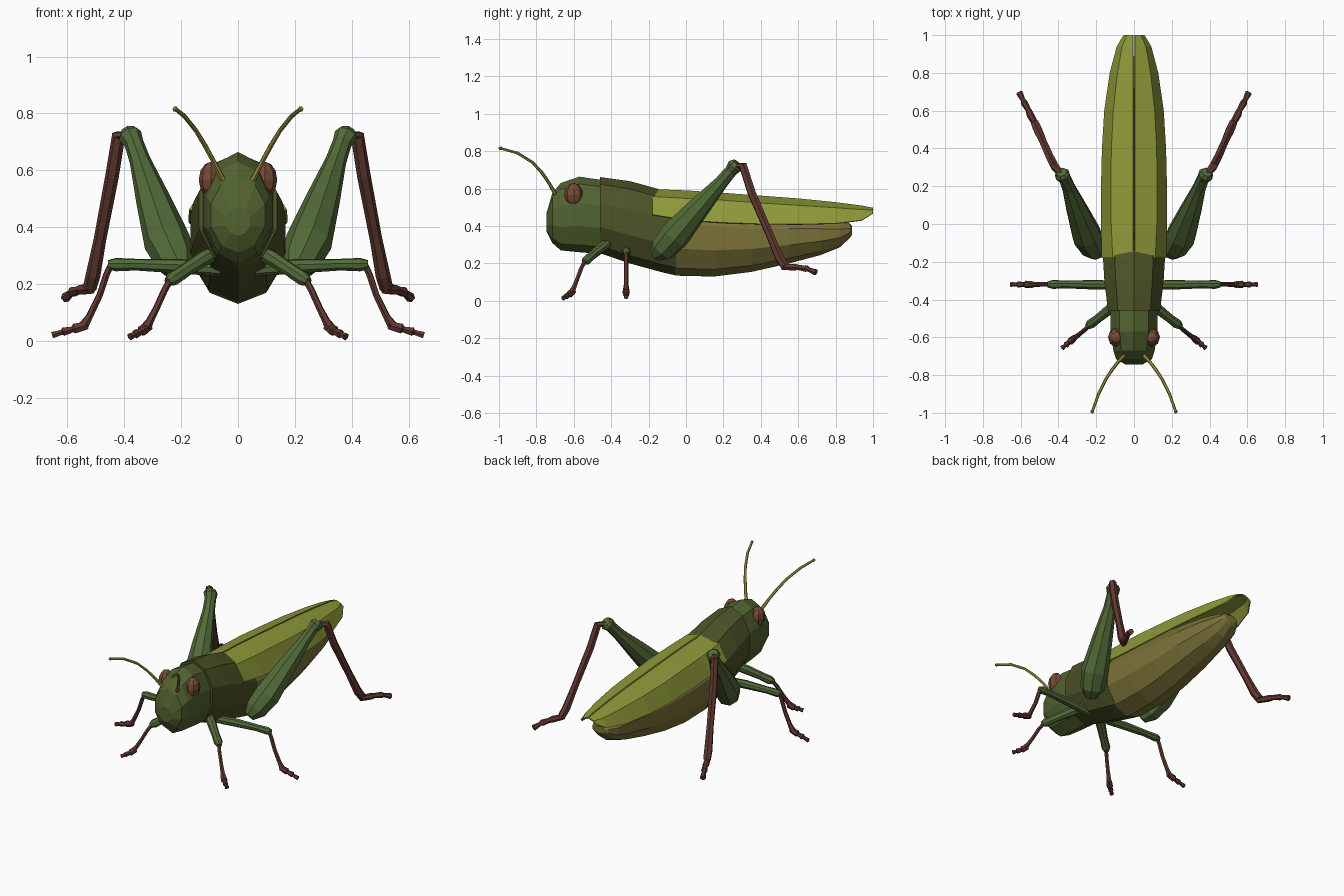
import bpy, bmesh, math
from mathutils import Vector


def material(name, rgb):
    m = bpy.data.materials.new(name)
    m.diffuse_color = (*rgb, 1)
    return m


HEAD = material("head green", (0.085, 0.125, 0.03))
THORAX = material("dark olive", (0.075, 0.085, 0.02))
LEG = material("leg green", (0.085, 0.145, 0.04))
SHIN = material("reddish brown", (0.12, 0.04, 0.03))
EYE = material("eye brown", (0.18, 0.07, 0.035))
WING = material("wing lime", (0.27, 0.32, 0.04))
BELLY = material("belly yellow", (0.2, 0.17, 0.04))
FEELER = material("feeler yellow", (0.4, 0.33, 0.06))


def finish(name, bm, mat, mirror=False):
    bmesh.ops.recalc_face_normals(bm, faces=bm.faces)
    me = bpy.data.meshes.new(name)
    bm.to_mesh(me)
    bm.free()
    me.materials.append(mat)
    ob = bpy.data.objects.new(name, me)
    bpy.context.collection.objects.link(ob)
    if mirror:
        ob.modifiers.new("Mirror", 'MIRROR')
    return ob


def skin(bm, rows, closed=True):
    rings = [[bm.verts.new(p) for p in r] for r in rows]
    n = len(rings[0])
    for a, b in zip(rings, rings[1:]):
        for i in range(n if closed else n - 1):
            j = (i + 1) % n
            bm.faces.new((a[i], a[j], b[j], b[i]))
    if closed:
        bm.faces.new(rings[0])
        bm.faces.new(rings[-1])


def body(name, sections, mat, sides=10):
    """Loft of rings along y; each section is (y, top, bottom, half width)."""
    bm = bmesh.new()
    rows = []
    for y, top, bot, rx in sections:
        angs = [math.pi / 2 + 2 * math.pi * i / sides for i in range(sides)]
        rows.append([(rx * math.cos(a), y, (top + bot) / 2 + (top - bot) / 2 * math.sin(a))
                     for a in angs])
    skin(bm, rows)
    return finish(name, bm, mat)


def limb(name, pts, mat, sides=8):
    """Mirrored tube through (x, y, z, radius) points."""
    bm = bmesh.new()
    P = [Vector(p[:3]) for p in pts]
    side = Vector((0.3, -0.5, 0.8))
    rows = []
    for i, p in enumerate(P):
        t = (P[min(i + 1, len(P) - 1)] - P[max(i - 1, 0)]).normalized()
        side = (side - t * side.dot(t)).normalized()
        up = t.cross(side)
        rows.append([p + pts[i][3] * (side * math.cos(a) + up * math.sin(a))
                     for a in (2 * math.pi * k / sides for k in range(sides))])
    skin(bm, rows)
    return finish(name, bm, mat, True)


# Head, thorax and abdomen
body("head", [(-0.44, .645, .25, .132), (-0.57, .664, .26, .13), (-0.67, .63, .27, .115),
              (-0.715, .575, .31, .1), (-0.745, .47, .37, .045)], HEAD)
body("thorax", [(-0.46, .662, .255, .145), (-0.3, .64, .2, .165),
                (-0.125, .592, .152, .176), (-0.05, .57, .135, .175)], THORAX)
body("abdomen", [(-0.06, .555, .135, .17), (.15, .535, .13, .168), (.35, .51, .155, .158),
                 (.55, .485, .2, .14), (.72, .46, .245, .112), (.82, .435, .285, .088),
                 (.875, .415, .335, .06), (.888, .40, .355, .04)], BELLY)

# Eyes
bm = bmesh.new()
bmesh.ops.create_uvsphere(bm, u_segments=8, v_segments=6, radius=1)
for v in bm.verts:
    v.co = Vector((.095 + v.co.x * .043, -.6 + v.co.y * .05, .567 + v.co.z * .063))
finish("eyes", bm, EYE, True)

# Folded wings: (y, ridge z, shoulder x, shoulder z, edge x, edge z)
wing_rows = [(-.18, .59, .11, .555, .168, .46), (0, .583, .118, .545, .171, .43),
             (.2, .57, .12, .535, .171, .417), (.4, .555, .117, .52, .166, .41),
             (.6, .54, .107, .508, .154, .408), (.8, .52, .085, .495, .125, .413),
             (.94, .502, .06, .485, .088, .43), (1.0, .49, .035, .482, .052, .468)]
bm = bmesh.new()
skin(bm, [[(.003, y, rz + .004), (.012, y, rz), (sx, y, sz), (ex, y, ez)]
          for y, rz, sx, sz, ex, ez in wing_rows], closed=False)
wings = finish("wings", bm, WING, True)
sol = wings.modifiers.new("Thickness", 'SOLIDIFY')
sol.thickness = .008
sol.offset = 0

# Hind legs
limb("hind_thigh", [(.195, -.165, .24, .035), (.215, -.125, .275, .07), (.25, -.06, .35, .082),
                    (.30, .07, .5, .06), (.345, .19, .635, .037), (.366, .24, .695, .034),
                    (.38, .262, .722, .042), (.385, .275, .737, .03)], LEG)
limb("hind_shin", [(.385, .262, .722, .018), (.42, .305, .722, .024), (.443, .35, .58, .024),
                   (.485, .445, .36, .022), (.51, .5, .23, .026), (.522, .53, .185, .024)], SHIN, 6)
limb("hind_foot", [(.515, .515, .18, .016), (.55, .58, .18, .02), (.56, .605, .178, .015),
                   (.583, .645, .172, .019), (.587, .655, .168, .012),
                   (.607, .695, .152, .018)], SHIN, 6)

# Middle legs
limb("middle_thigh", [(.06, -.325, .25, .024), (.2, -.322, .262, .026), (.36, -.32, .268, .021),
                      (.43, -.32, .268, .024), (.458, -.32, .268, .016)], LEG)
limb("middle_shin", [(.445, -.32, .27, .012), (.462, -.32, .235, .012), (.487, -.32, .16, .012),
                     (.523, -.32, .085, .013), (.545, -.32, .05, .019)], SHIN, 6)
limb("middle_foot", [(.53, -.32, .055, .016), (.575, -.32, .043, .02), (.582, -.32, .04, .012),
                     (.615, -.32, .032, .017), (.62, -.32, .03, .01),
                     (.654, -.32, .02, .013)], SHIN, 6)

# Front legs
limb("front_thigh", [(.06, -.4, .32, .026), (.12, -.445, .29, .028), (.19, -.5, .245, .024),
                     (.23, -.53, .218, .026), (.247, -.545, .207, .016)], LEG)
limb("front_shin", [(.238, -.538, .215, .012), (.26, -.56, .175, .012), (.287, -.582, .115, .012),
                    (.31, -.6, .07, .014), (.325, -.612, .045, .02)], SHIN, 6)
limb("front_foot", [(.312, -.6, .052, .016), (.337, -.622, .036, .021), (.342, -.626, .032, .013),
                    (.36, -.64, .024, .017), (.363, -.643, .022, .01),
                    (.38, -.656, .014, .014)], SHIN, 6)

# Antennae
limb("antennae", [(.042, -.685, .545, .011), (.085, -.732, .63, .009), (.115, -.77, .685, .009),
                  (.148, -.82, .74, .008), (.188, -.9, .79, .008), (.218, -.985, .814, .007),
                  (.221, -.992, .816, .01), (.224, -1.0, .818, .006)], FEELER, 6)
